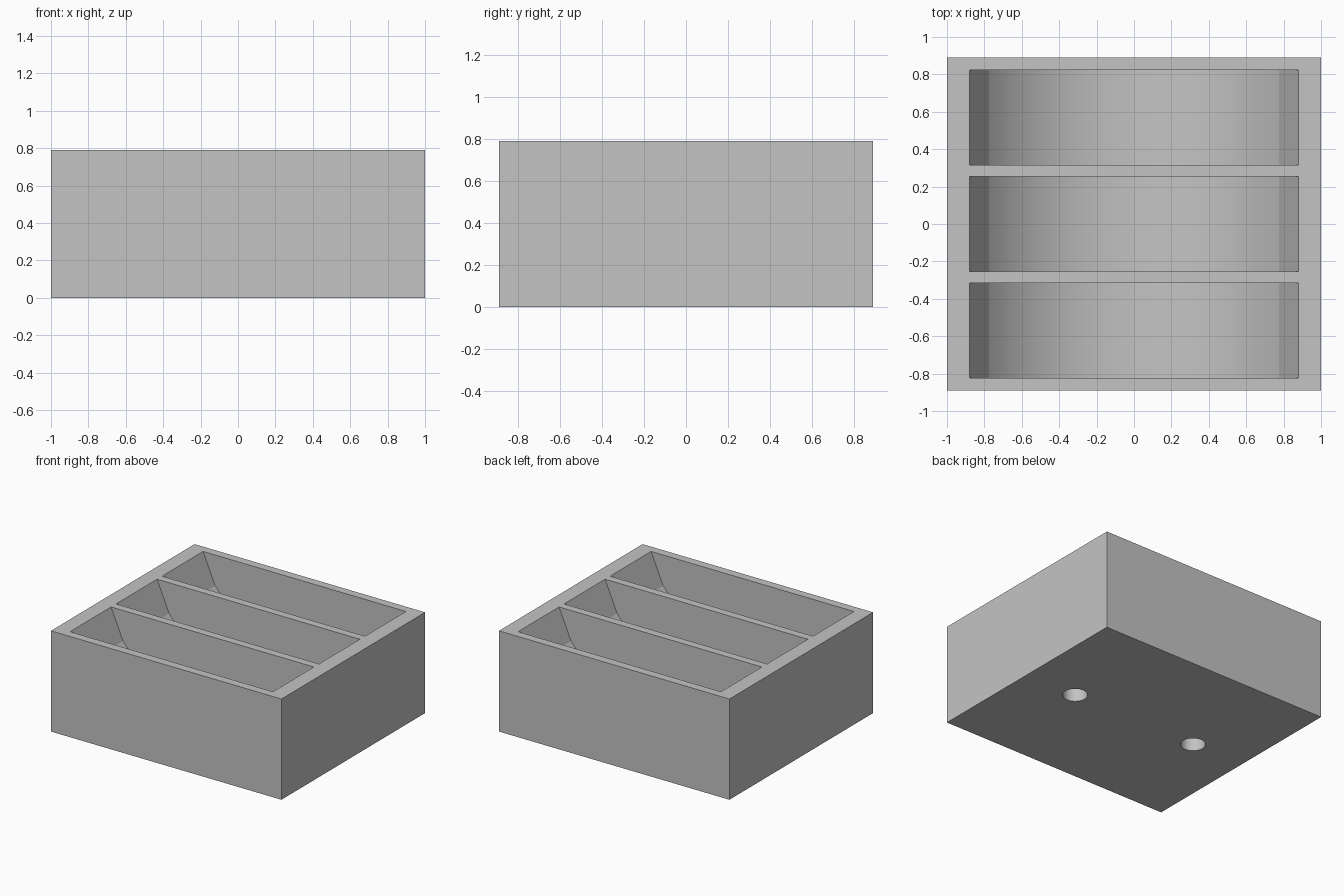
import bpy, bmesh, math
from mathutils import Matrix, Vector

if "Cube" in bpy.data.objects:
    bpy.data.objects.remove(bpy.data.objects["Cube"], do_unlink=True)

HEIGHT = 0.79
grey = bpy.data.materials.new("light grey")
grey.use_nodes = True
grey.diffuse_color = (0.55, 0.55, 0.55, 1)
grey.node_tree.nodes["Principled BSDF"].inputs["Base Color"].default_value = grey.diffuse_color


def add_object(name, bm):
    bmesh.ops.recalc_face_normals(bm, faces=bm.faces[:])
    mesh = bpy.data.meshes.new(name)
    bm.to_mesh(mesh)
    bm.free()
    mesh.materials.append(grey)
    obj = bpy.data.objects.new(name, mesh)
    bpy.context.collection.objects.link(obj)
    return obj


def scoop_cutter(name, y, half_width=0.254):
    """Sloping ends that run into a wide circular floor."""
    radius, chord, rim_z = 1.0, 0.776, 0.55
    centre_z = rim_z + math.sqrt(radius ** 2 - chord ** 2)
    sweep = math.asin(chord / radius)
    steps = 32
    profile = [(-0.88, HEIGHT + 0.1), (-0.88, HEIGHT)]
    for i in range(steps + 1):
        a = -sweep + 2 * sweep * i / steps
        profile.append((radius * math.sin(a), centre_z - radius * math.cos(a)))
    profile += [(0.88, HEIGHT), (0.88, HEIGHT + 0.1)]
    bm = bmesh.new()
    face = bm.faces.new([bm.verts.new((x, y - half_width, z)) for x, z in profile])
    side = bmesh.ops.extrude_face_region(bm, geom=[face])["geom"]
    bmesh.ops.translate(bm, verts=[v for v in side if isinstance(v, bmesh.types.BMVert)],
                        vec=Vector((0, 2 * half_width, 0)))
    return add_object(name, bm)


def hole_cutter(name, x, depth=0.15):
    bm = bmesh.new()
    bmesh.ops.create_cone(bm, cap_ends=True, segments=40, radius1=0.089, radius2=0.089,
                          depth=2 * depth, matrix=Matrix.Translation((x, 0, 0)))
    return add_object(name, bm)


# Solid block
bm = bmesh.new()
bmesh.ops.create_cube(bm, size=1, matrix=Matrix.Translation((0, 0, HEIGHT / 2))
                      @ Matrix.Diagonal((2, 1.78, HEIGHT, 1)))
tray = add_object("tray_body", bm)

# Three scooped compartments and two blind holes underneath
cutters = [scoop_cutter(f"compartment_cutter_{i}", y) for i, y in enumerate((-0.57, 0, 0.57))]
cutters += [hole_cutter(f"hole_cutter_{i}", x) for i, x in enumerate((-0.55, 0.55))]
for cutter in cutters:
    cutter.hide_render = True
    cut = tray.modifiers.new(cutter.name, 'BOOLEAN')
    cut.operation = 'DIFFERENCE'
    cut.solver = 'EXACT'
    cut.object = cutter

# Bake the cuts, then remove the helpers
bpy.ops.object.select_all(action='DESELECT')
tray.select_set(True)
bpy.context.view_layer.objects.active = tray
for cutter in cutters:
    bpy.ops.object.modifier_apply(modifier=cutter.name)
    bpy.data.objects.remove(cutter, do_unlink=True)
bpy.ops.object.shade_smooth_by_angle(angle=math.radians(15))
